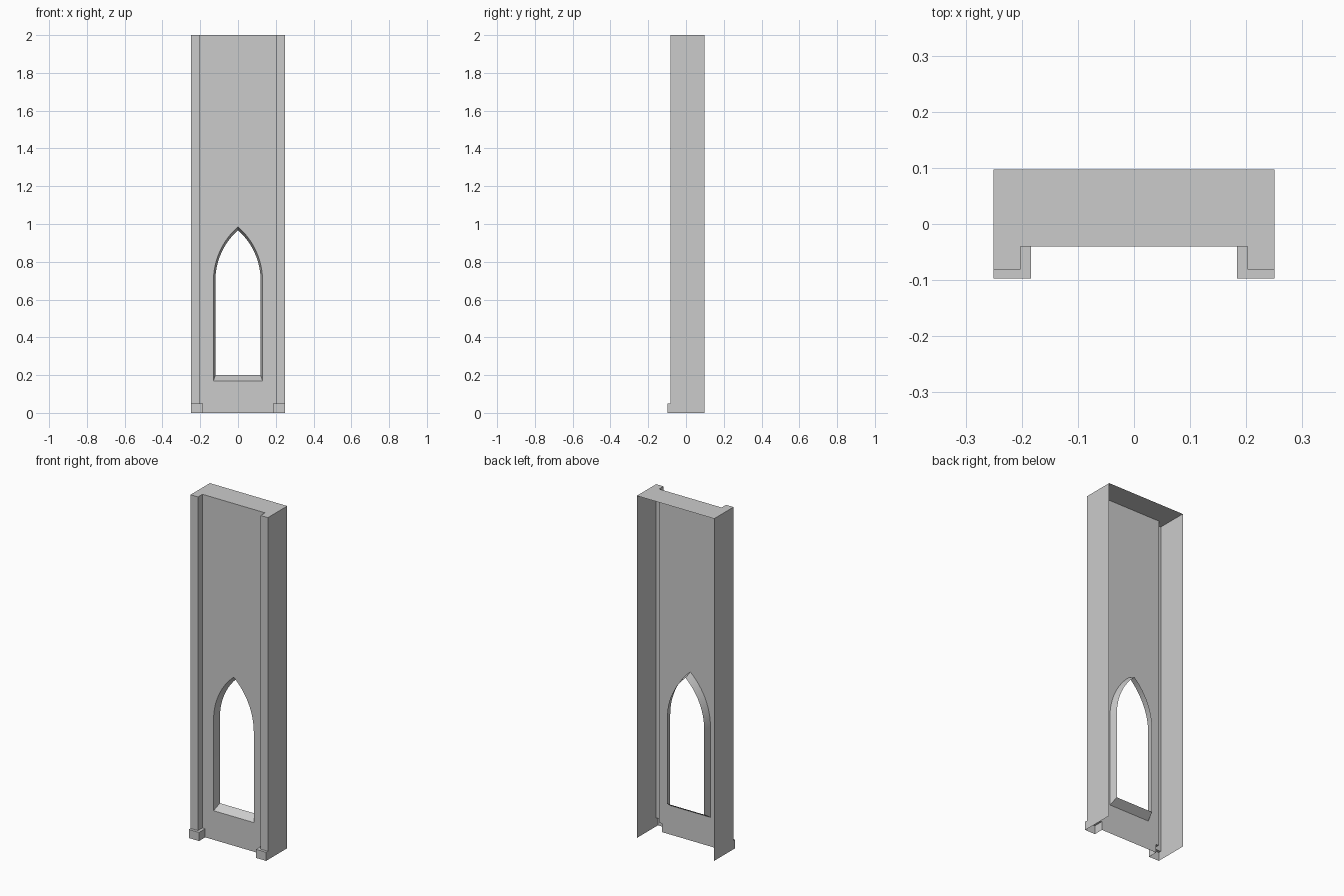
import bpy, bmesh, math
from mathutils import Vector

if "Cube" in bpy.data.objects:
    bpy.data.objects.remove(bpy.data.objects["Cube"])

WALL_Y, BACK_Y, PIER_Y, BASE_Y = -0.04, 0.097, -0.081, -0.097
SIDE_X, PIER_X, BASE_X = 0.25, 0.202, 0.184
BASE_Z, TOP_Z = 0.05, 2.0


def make_object(name, bm):
    mesh = bpy.data.meshes.new(name)
    bm.to_mesh(mesh)
    bm.free()
    ob = bpy.data.objects.new(name, mesh)
    bpy.context.collection.objects.link(ob)
    return ob


def mirror_x(ob):
    ob.modifiers.new("mirror", 'MIRROR').use_axis[0] = True


def extrude_path(name, path, z0, z1):
    """Open vertical shell following a plan path."""
    bm = bmesh.new()
    low = [bm.verts.new((x, y, z0)) for x, y in path]
    high = [bm.verts.new((x, y, z1)) for x, y in path]
    for i in range(len(path) - 1):
        bm.faces.new((low[i + 1], low[i], high[i], high[i + 1]))
    return make_object(name, bm)


def flat_cap(name, outline, z):
    bm = bmesh.new()
    face = bm.faces.new([bm.verts.new((x, y, z)) for x, y in outline])
    face.normal_update()
    if face.normal.z < 0:
        face.normal_flip()
    return make_object(name, bm)


def lancet(half, sill, spring, apex, steps=12):
    """Pointed arch outline as (x, z), starting bottom left."""
    rise = apex - spring
    radius = (half ** 2 + rise ** 2) / (2 * half)
    end = math.asin(rise / radius)
    right = [(half - radius + radius * math.cos(end * i / steps),
              spring + radius * math.sin(end * i / steps)) for i in range(steps)]
    left = [(-x, z) for x, z in reversed(right)]
    return [(-half, sill), (half, sill)] + right + [(0, apex)] + left


def loop(bm, points, y):
    verts = [bm.verts.new((x, y, z)) for x, z in points]
    edges = [bm.edges.new((verts[i - 1], verts[i])) for i in range(len(verts))]
    return verts, edges


# Front wall, notched around the plinths, with the window opening
opening = lancet(0.13, 0.17, 0.70, 0.985)
half_outline = [(BASE_X, 0), (BASE_X, BASE_Z), (PIER_X, BASE_Z), (PIER_X, TOP_Z)]
outline = half_outline + [(-x, z) for x, z in reversed(half_outline)]
bm = bmesh.new()
_, edges = loop(bm, outline, WALL_Y)
_, hole_edges = loop(bm, opening, WALL_Y)
bmesh.ops.triangle_fill(bm, use_beauty=True, edges=edges + hole_edges,
                        normal=Vector((0, -1, 0)))
for f in bm.faces:
    f.normal_update()
    if f.normal.y > 0:
        f.normal_flip()
make_object("front_wall", bm)

# Splayed window reveal running back from the wall
bm = bmesh.new()
front, _ = loop(bm, opening, WALL_Y)
back, _ = loop(bm, lancet(0.12, 0.20, 0.70, 0.967), 0.004)
for i in range(len(front)):
    bm.faces.new((front[i - 1], front[i], back[i], back[i - 1]))
reveal = make_object("window_reveal", bm)
bpy.context.view_layer.objects.active = reveal
reveal.select_set(True)
bpy.ops.object.shade_smooth_by_angle(angle=math.radians(25))

# Side piers and their plinths, hollow and open at back and bottom
pier = [(SIDE_X, BACK_Y), (SIDE_X, PIER_Y), (PIER_X, PIER_Y), (PIER_X, WALL_Y)]
plinth = [(SIDE_X, BACK_Y), (SIDE_X, BASE_Y), (BASE_X, BASE_Y), (BASE_X, WALL_Y)]
mirror_x(extrude_path("side_pier", pier, BASE_Z, TOP_Z))
mirror_x(extrude_path("plinth", plinth, 0, BASE_Z))
mirror_x(flat_cap("plinth_top", plinth[1:] + pier[:0:-1], BASE_Z))

# Top cap
flat_cap("top_cap", pier + [(-x, y) for x, y in reversed(pier)], TOP_Z)
